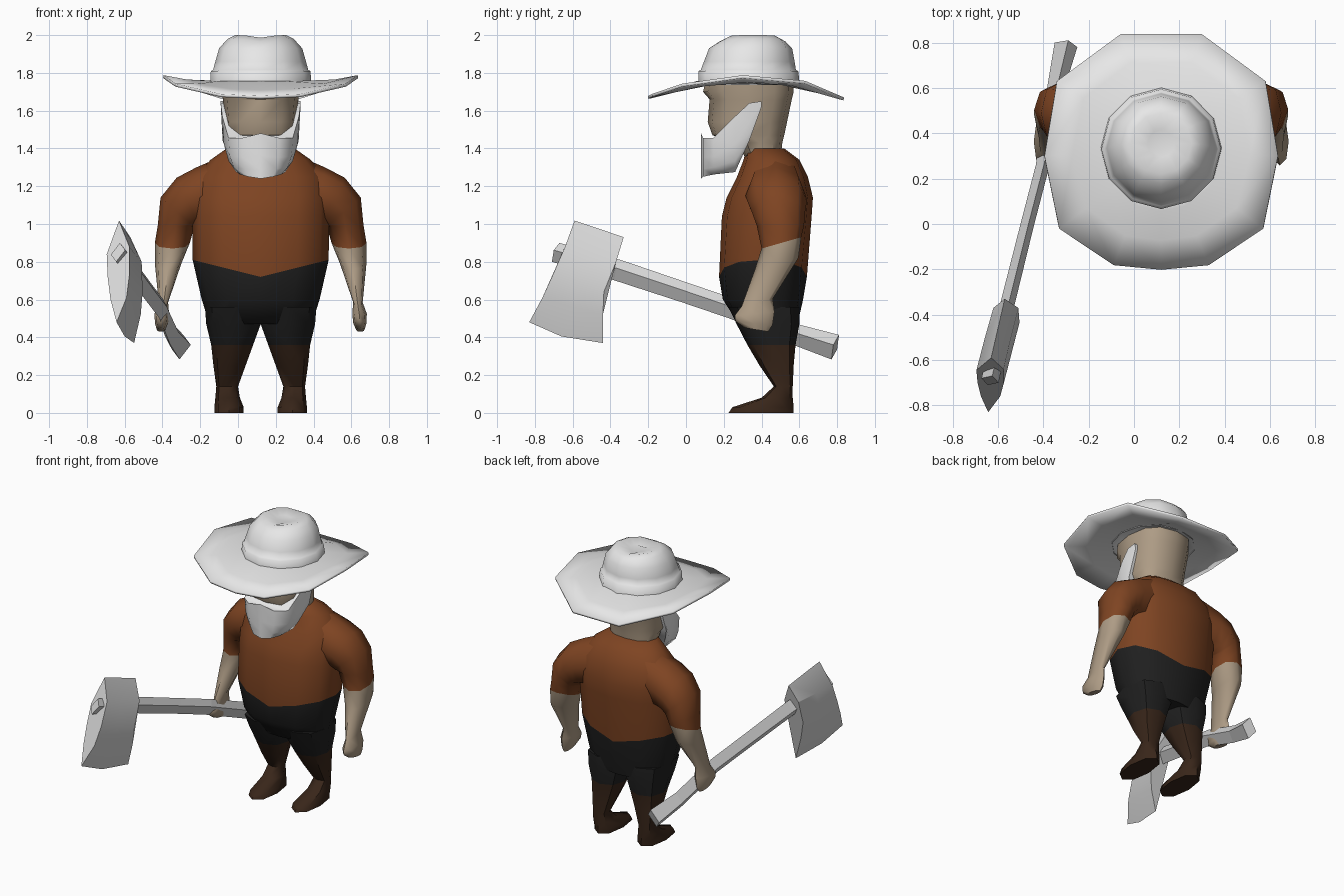
import bpy, bmesh, math

CX = 0.12  # centre line of the figure


def mat(name, rgb):
    m = bpy.data.materials.new(name)
    m.diffuse_color = (*rgb, 1)
    return m


WHITE = mat("white", (0.80, 0.80, 0.80))
STEEL = mat("light_grey", (0.66, 0.66, 0.66))
SKIN = mat("tan_skin", (0.42, 0.33, 0.235))
SHIRT = mat("rust_brown", (0.21, 0.058, 0.016))
PANTS = mat("near_black", (0.014, 0.014, 0.014))
BOOTS = mat("dark_brown", (0.04, 0.019, 0.010))


def make(name, verts, faces, mats, idx=None, smooth=50):
    me = bpy.data.meshes.new(name)
    me.from_pydata(verts, [], faces)
    for m in mats:
        me.materials.append(m)
    if idx:
        me.polygons.foreach_set("material_index", idx)
    bm = bmesh.new()
    bm.from_mesh(me)
    bmesh.ops.recalc_face_normals(bm, faces=bm.faces)
    bm.to_mesh(me)
    bm.free()
    ob = bpy.data.objects.new(name, me)
    bpy.context.collection.objects.link(ob)
    if smooth:
        bpy.ops.object.select_all(action="DESELECT")
        ob.select_set(True)
        bpy.context.view_layer.objects.active = ob
        bpy.ops.object.shade_smooth_by_angle(angle=math.radians(smooth))
    return ob


def loft(name, rings, mats, band=None, caps=(True, True), smooth=50):
    """Skin a list of equal-length point rings; band gives a material per gap."""
    n = len(rings[0])
    verts = [p for r in rings for p in r]
    faces, idx = [], []
    for k in range(len(rings) - 1):
        for i in range(n):
            j = (i + 1) % n
            faces.append((k * n + i, k * n + j, (k + 1) * n + j, (k + 1) * n + i))
            idx.append(band[k] if band else 0)
    for use, k in zip(caps, (0, len(rings) - 1)):
        if use:
            faces.append(tuple(range(k * n, k * n + n)))
            idx.append(band[min(k, len(band) - 1)] if band else 0)
    return make(name, verts, faces, mats, idx, smooth)


def ring(z, x0, x1, y0, y1, n=8, side=1, power=1.0, dz=lambda c, s: 0):
    """Rounded section filling a box; power < 1 makes it squarer."""
    pts = []
    for i in range(n):
        a = 2 * math.pi * i / n
        c, s = math.cos(a), math.sin(a)
        c2 = math.copysign(abs(c) ** power, c) if abs(c) > 1e-6 else 0
        s2 = math.copysign(abs(s) ** power, s) if abs(s) > 1e-6 else 0
        x = (x0 + x1) / 2 + c2 * (x1 - x0) / 2
        y = (y0 + y1) / 2 + s2 * (y1 - y0) / 2
        pts.append((CX + side * x, y, z + dz(c2, s2)))
    return pts


# Torso: trousers below a pointed shirt hem
def vee(c, s):
    return -0.09 * (1 - abs(c))


torso = [(0.47, 0.27, 0.28, 0.59), (0.60, 0.312, 0.195, 0.62), (0.81, 0.36, 0.175, 0.64),
         (1.04, 0.362, 0.19, 0.665), (1.14, 0.365, 0.215, 0.672), (1.25, 0.345, 0.27, 0.645),
         (1.34, 0.265, 0.305, 0.60), (1.40, 0.18, 0.32, 0.52)]
loft("torso", [ring(z, -r, r, a, b, 12, 1, 0.87, vee if z == 0.81 else lambda c, s: 0)
               for z, r, a, b in torso],
     [PANTS, SHIRT], [0, 0, 1, 1, 1, 1, 1], smooth=60)

# Arms: (box, tilt outwards, tilt backwards); shoulder turns down into sleeve, forearm, fist
arm = [((1.18, 0.19, 0.20, 0.33, 0.61), 0.18, 0), ((1.15, 0.30, 0.34, 0.315, 0.635), 0.15, 0),
       ((1.12, 0.33, 0.445, 0.325, 0.64), 0.125, 0), ((1.06, 0.345, 0.53, 0.35, 0.63), 0.08, 0),
       ((0.99, 0.35, 0.545, 0.375, 0.625), 0, 0), ((0.90, 0.375, 0.56, 0.40, 0.61), 0, 0.03),
       ((0.79, 0.42, 0.56, 0.365, 0.595), 0, 0.03), ((0.585, 0.49, 0.54, 0.295, 0.46), 0, 0.02),
       ((0.525, 0.485, 0.562, 0.258, 0.468), 0, 0.01), ((0.475, 0.49, 0.56, 0.262, 0.458), 0, -0.01),
       ((0.44, 0.505, 0.55, 0.31, 0.435), 0, -0.01)]
# Legs: trouser leg, boot shaft and foot
leg = [(0.56, 0.01, 0.295, 0.225, 0.60), (0.47, 0.0, 0.288, 0.268, 0.60),
       (0.36, 0.04, 0.262, 0.325, 0.58), (0.25, 0.08, 0.25, 0.39, 0.57),
       (0.14, 0.12, 0.235, 0.465, 0.565), (0.08, 0.11, 0.24, 0.40, 0.565),
       (0.03, 0.09, 0.245, 0.245, 0.57), (0.0, 0.09, 0.245, 0.225, 0.57)]
for label, side in (("left", -1), ("right", 1)):
    loft(label + "_arm",
         [ring(*r, 8, side, 0.9, lambda c, s, o=o, b=b: o * c + b * s) for r, o, b in arm],
         [SHIRT, SKIN], [0, 0, 0, 0, 0, 1, 1, 1, 1, 1], smooth=60)
    loft(label + "_leg", [ring(*r, 8, side, 0.85) for r in leg],
         [PANTS, BOOTS], [0, 0, 1, 1, 1, 1, 1])

# Head and neck, with a brow ledge
head = [(1.34, 0.16, 0.32, 0.50), (1.43, 0.17, 0.27, 0.51), (1.47, 0.185, 0.14, 0.52),
        (1.54, 0.19, 0.115, 0.535), (1.66, 0.20, 0.125, 0.56), (1.70, 0.205, 0.09, 0.57),
        (1.78, 0.205, 0.11, 0.57)]
loft("head", [ring(z, -r, r, a, b, 12, 1, 0.8) for z, r, a, b in head], [SKIN], smooth=40)

# Beard: half columns (x, y, top, bottom) mirrored into a closed, rounded shell
cols = [(0.0, 0.08, 1.48, 1.24), (0.10, 0.09, 1.455, 1.25), (0.17, 0.145, 1.455, 1.262),
        (0.203, 0.26, 1.57, 1.275), (0.212, 0.335, 1.64, 1.44), (0.212, 0.40, 1.65, 1.62)]
chain = [(-x, y, t, b) for x, y, t, b in cols[:0:-1]] + cols
verts, faces = [], []
for x, y, t, b in chain:
    for f, w in ((0, 1), (0.5, 0.96), (0.8, 0.84), (1, 0.64)):
        w = w if b < 1.4 else 1 - 0.05 * f
        verts.append((CX + x * w, y, t + (b - t) * f))
m = len(chain)
for i in range(m - 1):
    for k in range(3):
        faces.append((4 * i + k, 4 * i + 4 + k, 4 * i + 5 + k, 4 * i + 1 + k))
for i in range(m // 2):
    j = m - 1 - i
    for k in (0, 3):
        q = [4 * i + k, 4 * i + 4 + k, 4 * j - 4 + k, 4 * j + k]
        faces.append(tuple(dict.fromkeys(q)))
faces.append((0, 1, 2, 3, 4 * m - 1, 4 * m - 2, 4 * m - 3, 4 * m - 4))
make("beard", verts, faces, [WHITE], smooth=60)

# Hat brim: drooping front and back, raised sides
half = [(0, -0.20, 1.67), (0.21, -0.18, 1.68), (0.45, -0.02, 1.735), (0.515, 0.30, 1.78),
        (0.46, 0.63, 1.75), (0.18, 0.835, 1.662)]
rim = half + [(-x, y, z) for x, y, z in half[:0:-1]]
HY = 0.33


def around(r, z):
    pts = []
    for x, y, _ in rim:
        d = math.hypot(x, y - HY)
        pts.append((CX + x / d * r, HY + (y - HY) / d * r, z))
    return pts


edge = [(CX + x, y, z) for x, y, z in rim]
inner = around(0.19, 1.75)
seat = around(0.27, 1.75)
mid = [tuple(0.5 * (p + q) - (0.008 if k == 2 else 0) for k, (p, q) in enumerate(zip(a, b)))
       for a, b in zip(seat, edge)]
brim = loft("hat_brim", [inner, seat, mid, edge], [WHITE], caps=(False, False), smooth=60)
sol = brim.modifiers.new("thickness", "SOLIDIFY")
sol.thickness = 0.016
sol.offset = 0

# Hat crown: band step, full sides, dished top with a front-to-back crease
crown = [(0.268, 0.335, 1.735), (0.264, 0.33, 1.81), (0.252, 0.33, 1.815), (0.24, 0.335, 1.86),
         (0.22, 0.342, 1.93), (0.175, 0.352, 1.98), (0.135, 0.355, 2.0), (0.06, 0.355, 1.98)]


def crease(c, s):
    return -0.014 * (1 - abs(c)) ** 2


loft("hat_crown", [ring(z, -r, r, y - r, y + r, 12, 1, 1, crease if z > 1.95 else lambda c, s: 0)
                   for r, y, z in crown], [WHITE], caps=(False, True), smooth=80)

# Axe handle: diamond section swept along a slightly bent line
path = [(-0.30, 0.79, 0.348, 0.05, 0.065), (-0.35, 0.58, 0.415, 0.035, 0.052),
        (-0.405, 0.25, 0.55, 0.028, 0.05), (-0.47, 0.0, 0.635, 0.028, 0.05),
        (-0.56, -0.36, 0.755, 0.03, 0.053), (-0.635, -0.69, 0.85, 0.038, 0.05)]
loft("axe_handle",
     [[(x + 0.01, y + 0.02, z + v), (x + h, y - 0.01, z + 0.012), (x - 0.01, y - 0.02, z - v),
       (x - h, y + 0.01, z - 0.012)] for x, y, z, h, v in path], [STEEL], smooth=0)

# Axe head: ridge on top, thick eye, flared and curved blade edge
front = [(-0.63, -0.59, 1.018), (-0.575, -0.64, 0.88), (-0.575, -0.705, 0.73),
         (-0.59, -0.76, 0.61), (-0.643, -0.83, 0.48), (-0.675, -0.76, 0.60),
         (-0.69, -0.70, 0.72), (-0.695, -0.645, 0.84)]
centre = [(-0.60, -0.46, 0.975), (-0.545, -0.51, 0.84), (-0.54, -0.57, 0.68),
          (-0.55, -0.59, 0.56), (-0.60, -0.66, 0.405), (-0.64, -0.59, 0.56),
          (-0.65, -0.57, 0.67), (-0.66, -0.51, 0.83)]
back = [(-0.57, -0.33, 0.93), (-0.51, -0.37, 0.80), (-0.505, -0.435, 0.64),
        (-0.515, -0.44, 0.52), (-0.55, -0.44, 0.37), (-0.59, -0.44, 0.52),
        (-0.61, -0.435, 0.64), (-0.62, -0.37, 0.81)]
loft("axe_head", [front, centre, back], [STEEL], smooth=25)
